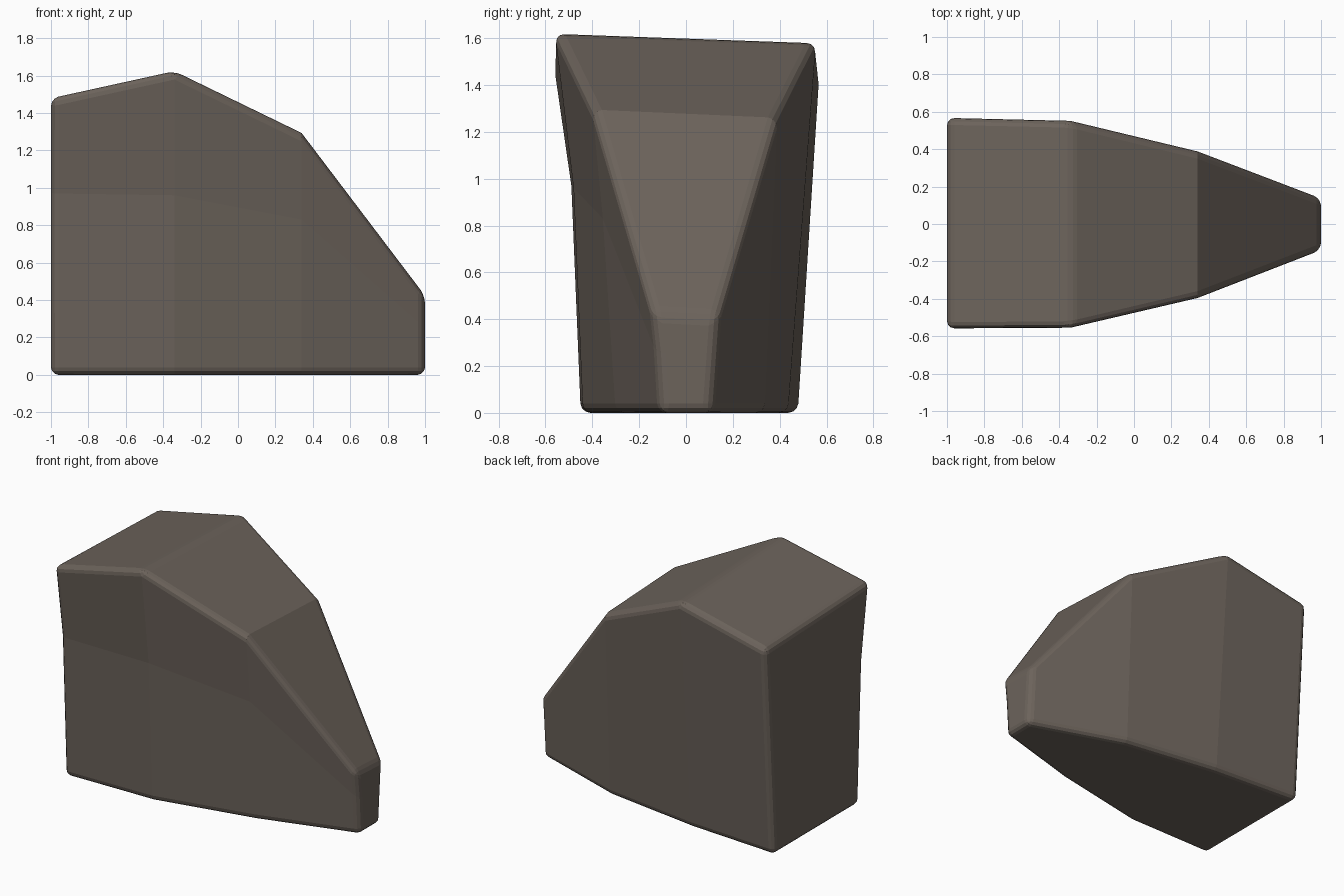
import bpy, bmesh

if "Cube" in bpy.data.objects:
    bpy.data.objects.remove(bpy.data.objects["Cube"])

# Cross-sections along x: (y, z) running front bottom, front crease, front top, back top, back bottom
sections = [
    (-1.00, [(-0.45, 0), (-0.49, 0.97), (-0.565, 1.48), (0.57, 1.44), (0.48, 0)]),
    (-0.34, [(-0.44, 0), (-0.48, 0.96), (-0.56, 1.625), (0.555, 1.585), (0.435, 0)]),
    (0.34, [(-0.30, 0), (-0.355, 0.83), (-0.40, 1.295), (0.39, 1.26), (0.335, 0)]),
    (1.00, [(-0.11, 0), (-0.125, 0.25), (-0.145, 0.425), (0.14, 0.41), (0.11, 0)]),
]

# Loft the sections into a closed block
bm = bmesh.new()
rings = [[bm.verts.new((x, y, z)) for y, z in pts] for x, pts in sections]
for a, b in zip(rings, rings[1:]):
    for i in range(5):
        j = (i + 1) % 5
        bm.faces.new((a[i], a[j], b[j], b[i]))
bm.faces.new(rings[0])
bm.faces.new(rings[-1])
bmesh.ops.recalc_face_normals(bm, faces=bm.faces)
mesh = bpy.data.meshes.new("wedge_block")
bm.to_mesh(mesh)
bm.free()
block = bpy.data.objects.new("wedge_block", mesh)
bpy.context.collection.objects.link(block)

# Softened outer edges; the shallow creases stay crisp
bevel = block.modifiers.new("soft_edges", 'BEVEL')
bevel.width = 0.04
bevel.segments = 3
bevel.limit_method = 'ANGLE'
bevel.angle_limit = 0.524

# Dull brown stone colour
mat = bpy.data.materials.new("brown_stone")
mat.diffuse_color = (0.15, 0.125, 0.105, 1)
mat.use_nodes = True
mat.node_tree.nodes["Principled BSDF"].inputs["Base Color"].default_value = mat.diffuse_color
mesh.materials.append(mat)
